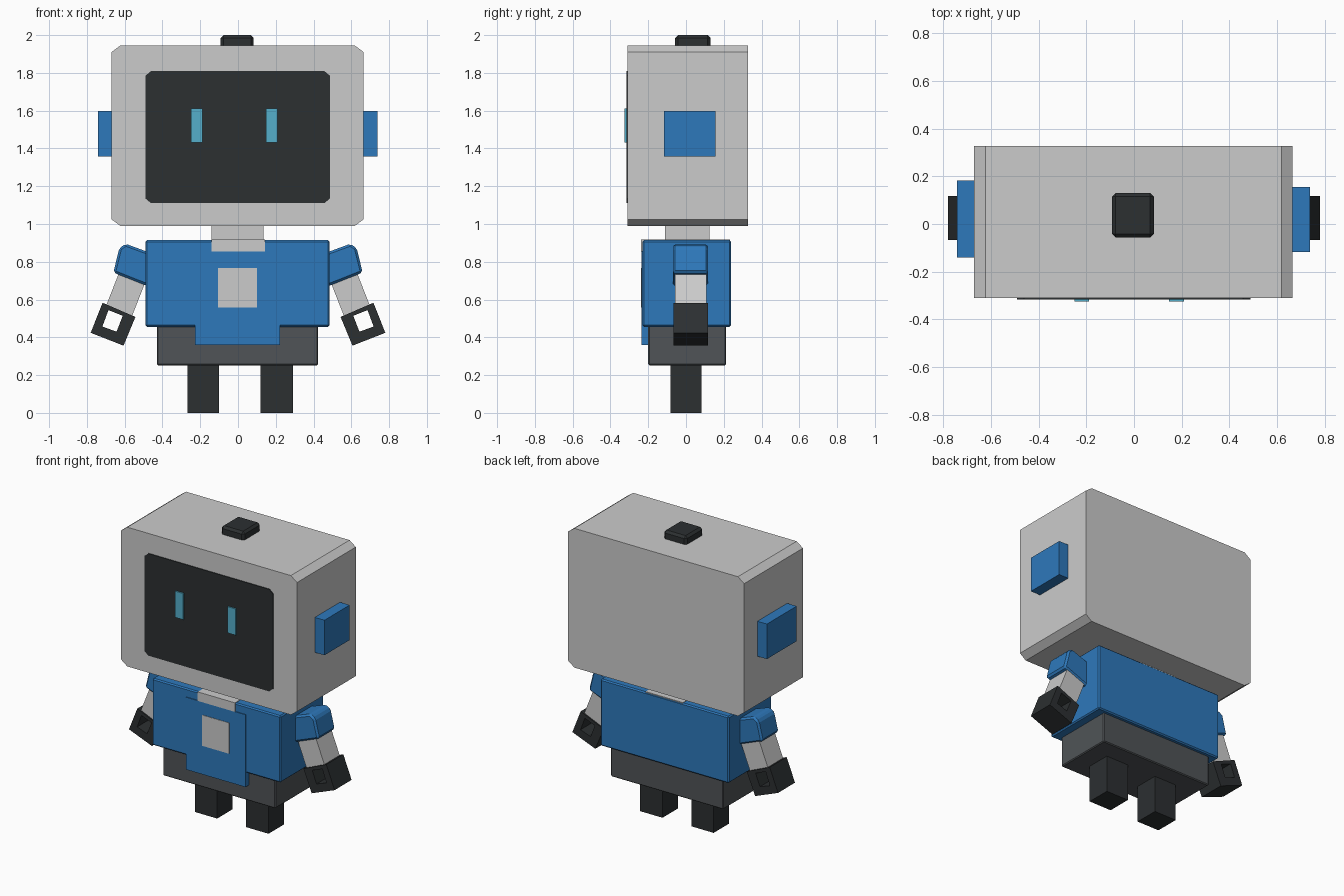
import bpy
import bmesh

if "Cube" in bpy.data.objects:
    bpy.data.objects.remove(bpy.data.objects["Cube"])


def material(name, color):
    m = bpy.data.materials.new(name)
    m.diffuse_color = (*color, 1)
    m.use_nodes = True
    m.node_tree.nodes["Principled BSDF"].inputs["Base Color"].default_value = m.diffuse_color
    return m


BLUE = material("blue", (0.027, 0.19, 0.50))
DARK = material("dark", (0.025, 0.029, 0.031))
SLATE = material("slate", (0.08, 0.088, 0.095))
CYAN = material("cyan", (0.09, 0.43, 0.60))


def finish(name, bm, mat, bevel):
    bmesh.ops.recalc_face_normals(bm, faces=bm.faces)
    if bevel:
        bmesh.ops.bevel(bm, geom=bm.edges[:], offset=bevel, segments=1,
                        affect='EDGES', clamp_overlap=True)
    mesh = bpy.data.meshes.new(name)
    bm.to_mesh(mesh)
    bm.free()
    obj = bpy.data.objects.new(name, mesh)
    bpy.context.collection.objects.link(obj)
    if mat:
        mesh.materials.append(mat)
    return obj


def prism(name, outline, y0, y1, mat=None, bevel=0, hole=None):
    """Extrude an x-z outline along y, optionally with a matching hole."""
    bm = bmesh.new()
    n = len(outline)

    def ring(pts, y):
        return [bm.verts.new((x, y, z)) for x, z in pts]

    def bridge(a, b):
        for i in range(n):
            j = (i + 1) % n
            bm.faces.new((a[i], a[j], b[j], b[i]))

    front, back = ring(outline, y0), ring(outline, y1)
    bridge(front, back)
    if hole:
        hole_front, hole_back = ring(hole, y0), ring(hole, y1)
        bridge(hole_front, front)
        bridge(back, hole_back)
        bridge(hole_back, hole_front)
    else:
        bm.faces.new(front)
        bm.faces.new(back)
    return finish(name, bm, mat, bevel)


def box(name, x0, x1, y0, y1, z0, z1, mat=None, bevel=0):
    return prism(name, [(x0, z0), (x1, z0), (x1, z1), (x0, z1)], y0, y1, mat, bevel)


def octagon(x0, x1, z0, z1, cx, cz):
    return [(x0 + cx, z0), (x1 - cx, z0), (x1, z0 + cz), (x1, z1 - cz),
            (x1 - cx, z1), (x0 + cx, z1), (x0, z1 - cz), (x0, z0 + cz)]


# Head with face screen, eyes, ears and top button
prism("head", octagon(-0.67, 0.665, 0.99, 1.945, 0.047, 0.035), -0.31, 0.327)
prism("screen", octagon(-0.49, 0.487, 1.11, 1.81, 0.03, 0.025), -0.316, -0.28, DARK)
box("left_eye", -0.25, -0.188, -0.325, -0.30, 1.432, 1.612, CYAN)
box("right_eye", 0.147, 0.21, -0.325, -0.30, 1.432, 1.612, CYAN)
box("left_ear", -0.742, -0.64, -0.14, 0.183, 1.357, 1.597, BLUE)
box("right_ear", 0.64, 0.738, -0.117, 0.156, 1.357, 1.597, BLUE)
box("top_button", -0.092, 0.083, -0.057, 0.13, 1.90, 2.0, DARK, 0.015)

# Neck and collar strip
box("neck", -0.14, 0.135, -0.11, 0.125, 0.88, 1.02)
box("collar", -0.14, 0.143, -0.237, 0.234, 0.855, 0.917)

# Torso, front panel and chest plate
box("torso", -0.49, 0.484, -0.231, 0.238, 0.456, 0.914, BLUE, 0.008)
box("front_panel", -0.228, 0.222, -0.236, -0.17, 0.36, 0.856, BLUE)
box("chest_plate", -0.106, 0.1, -0.239, -0.20, 0.557, 0.768)

# Pelvis and legs
box("pelvis", -0.43, 0.423, -0.20, 0.212, 0.252, 0.48, SLATE, 0.006)
box("left_leg", -0.268, -0.1, -0.083, 0.083, 0, 0.28, DARK)
box("right_leg", 0.12, 0.29, -0.083, 0.083, 0, 0.28, DARK)

# Arms: shoulder, forearm and hollow hand, mirrored in x
shoulder = [(0.45, 0.66), (0.66, 0.743), (0.628, 0.873), (0.594, 0.895), (0.45, 0.842)]
forearm = [(0.56, 0.515), (0.698, 0.568), (0.615, 0.78), (0.477, 0.727)]
hand = [(0.606, 0.356), (0.78, 0.424), (0.717, 0.583), (0.543, 0.508)]
grip = [(0.643, 0.43), (0.718, 0.457), (0.686, 0.544), (0.61, 0.514)]
for side, s in (("left", -1), ("right", 1)):
    def flip(pts):
        return [(s * x, z) for x, z in pts]
    prism(side + "_shoulder", flip(shoulder), -0.07, 0.117, BLUE, 0.012)
    prism(side + "_forearm", flip(forearm), -0.058, 0.108)
    prism(side + "_hand", flip(hand), -0.067, 0.117, DARK, 0, flip(grip))
